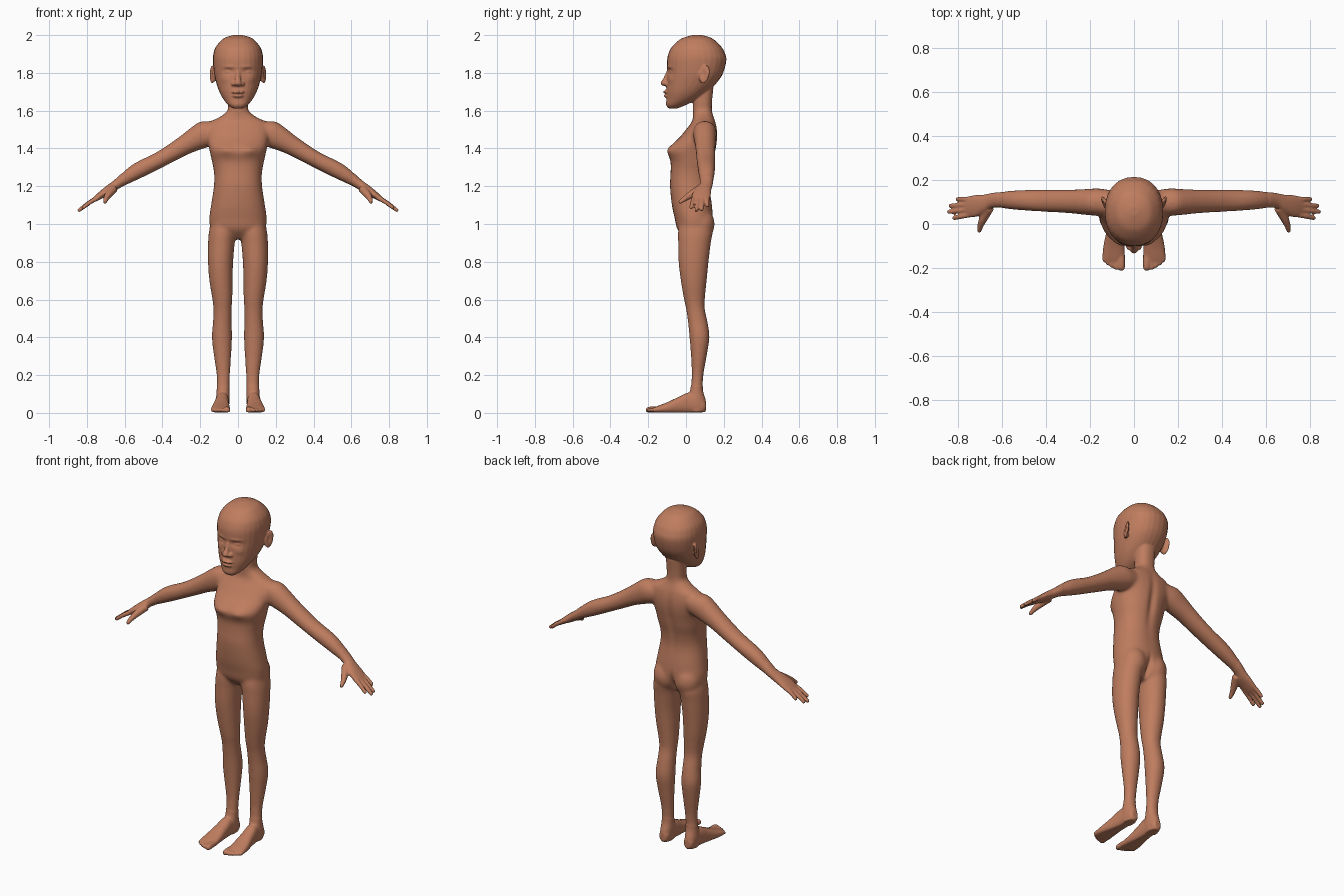
import bpy, bmesh, math
from mathutils import Vector, Matrix

skin = bpy.data.materials.new("warm_brown_skin")
skin.diffuse_color = (0.52, 0.205, 0.115, 1)
bm = bmesh.new()
X, Y, Z = Vector((1, 0, 0)), Vector((0, 1, 0)), Vector((0, 0, 1))


def spline(keys, steps=4):
    """Catmull-Rom interpolation of key tuples."""
    out, n = [], len(keys)
    for i in range(n - 1):
        p0, p1, p2, p3 = keys[max(i - 1, 0)], keys[i], keys[i + 1], keys[min(i + 2, n - 1)]
        for s in range(steps):
            t = s / steps
            out.append([0.5 * (2 * b + (c - a) * t + (2 * a - 5 * b + 4 * c - d) * t * t
                               + (3 * b - a - 3 * c + d) * t ** 3)
                        for a, b, c, d in zip(p0, p1, p2, p3)])
    return out + [list(keys[-1])]


def loft(keys, u, v, power=2.0, mirror=False, floor=-9.0, seg=28):
    """Closed tube through keys (x, y, z, radius along u, radius along v)."""
    for side in ((1, -1) if mirror else (1,)):
        rings = []
        for x, y, z, a, b in spline(keys):
            ring = []
            for k in range(seg):
                c, s = math.cos(2 * math.pi * k / seg), math.sin(2 * math.pi * k / seg)
                p = Vector((x, y, z)) + u * (max(a, .002) * math.copysign(abs(c) ** (2 / power), c)) \
                    + v * (max(b, .002) * math.copysign(abs(s) ** (2 / power), s))
                ring.append(bm.verts.new((p.x * side, p.y, max(p.z, floor))))
            rings.append(ring)
        for r, q in zip(rings, rings[1:]):
            for k in range(seg):
                bm.faces.new((r[k], r[(k + 1) % seg], q[(k + 1) % seg], q[k]))
        bm.faces.new(rings[0][::-1])
        bm.faces.new(rings[-1])


def stack(rows, power, mirror=False):
    """Upright loft from rows (x, z, half width, front y, back y)."""
    loft([(x, (f + b) / 2, z, w, (b - f) / 2) for x, z, w, f, b in rows], X, Y, power, mirror)


def digit(points, r0, r1, mirror=True):
    """Tapered finger or toe with a round tip."""
    pts = [Vector(p) for p in points]
    d = (pts[-1] - pts[0]).normalized()
    u = d.cross(Z).normalized()
    n = len(pts) - 1
    keys = [(*p, r0 + (r1 - r0) * i / n, r0 + (r1 - r0) * i / n) for i, p in enumerate(pts)]
    keys[-1] = (*(pts[-1] - d * r1 * .8), r1, r1)
    keys += [(*(pts[-1] - d * r1 * .2), r1 * .65, r1 * .65), (*pts[-1], r1 * .15, r1 * .15)]
    loft(keys, u, u.cross(d), 2, mirror, 0.003, 14)


def blob(c, r, rot=(0, 0, 0), mirror=False):
    """Ellipsoid."""
    for side in ((1, -1) if mirror else (1,)):
        m = Matrix.Diagonal((side, 1, 1, 1)) @ Matrix.Translation(c)
        for ang, ax in zip(rot, "XYZ"):
            m = m @ Matrix.Rotation(math.radians(ang), 4, ax)
        bmesh.ops.create_uvsphere(bm, u_segments=24, v_segments=16, radius=1,
                                  matrix=m @ Matrix.Diagonal((*r, 1)))


# Torso and neck
stack([(0, .92, .07, .00, .09), (0, .97, .14, -.045, .13), (0, 1.03, .152, -.06, .142),
       (0, 1.10, .143, -.075, .138), (0, 1.20, .128, -.085, .125), (0, 1.27, .127, -.082, .132),
       (0, 1.33, .138, -.082, .147), (0, 1.385, .15, -.098, .158), (0, 1.42, .158, -.075, .164),
       (0, 1.46, .165, -.033, .167), (0, 1.50, .168, .0, .165), (0, 1.54, .15, .03, .157),
       (0, 1.565, .10, .037, .148), (0, 1.60, .057, .037, .138), (0, 1.65, .053, .037, .138),
       (0, 1.72, .055, .04, .145)], 2.3)
blob((.07, .075, 1.0), (.075, .077, .09), mirror=True)  # buttocks

# Head
stack([(0, 1.612, .028, -.092, -.045), (0, 1.63, .052, -.105, .0), (0, 1.66, .077, -.104, .06),
       (0, 1.70, .099, -.105, .115), (0, 1.75, .116, -.102, .165), (0, 1.80, .127, -.100, .197),
       (0, 1.87, .133, -.100, .214), (0, 1.91, .128, -.090, .204), (0, 1.94, .116, -.073, .186),
       (0, 1.975, .086, -.035, .15), (0, 1.99, .06, -.003, .122), (0, 2.001, .02, .04, .08)], 2.2)
# Nose, lips and ears
loft([(0, -.096, 1.81, .010, .008), (0, -.106, 1.775, .013, .012), (0, -.116, 1.75, .018, .018),
      (0, -.115, 1.737, .018, .016), (0, -.108, 1.73, .01, .008)], X, Y)
blob((.022, -.104, 1.742), (.014, .014, .011), mirror=True)
blob((0, -.105, 1.699), (.034, .016, .009))
blob((0, -.103, 1.679), (.030, .016, .010))
blob((.136, .098, 1.792), (.010, .028, .050), (-14, 0, -22), mirror=True)
blob((.126, .085, 1.785), (.012, .018, .032), mirror=True)

# Arms and palms
down = Vector((.866, 0, -.5))
loft([(.10, .098, 1.495, .055, .055), (.16, .100, 1.482, .062, .071), (.21, .100, 1.458, .060, .066),
      (.275, .102, 1.422, .055, .054), (.35, .104, 1.377, .052, .047), (.425, .106, 1.335, .050, .043),
      (.50, .108, 1.298, .047, .044), (.56, .109, 1.265, .043, .040), (.64, .108, 1.212, .034, .026),
      (.68, .092, 1.183, .042, .025), (.72, .082, 1.157, .050, .020), (.755, .079, 1.133, .047, .014),
      (.775, .079, 1.120, .036, .008)], Y, Vector((.5, 0, .866)), 2.1, True)
# Fingers and thumb
for base, tip in (((.74, .044, 1.140), (.825, .026, 1.083)), ((.745, .067, 1.138), (.848, .054, 1.068)),
                  ((.745, .090, 1.138), (.842, .082, 1.072)), ((.74, .112, 1.142), (.810, .113, 1.093))):
    mid = [(a + b) / 2 + (.004 if i == 2 else 0) for i, (a, b) in enumerate(zip(base, tip))]
    digit([base, mid, tip], .013, .010)
digit([(.66, .075, 1.185), (.685, .025, 1.155), (.698, -.005, 1.135), (.707, -.038, 1.112)], .024, .010)

# Legs
stack([(x, z, w, f, b) for z, x, w, f, b in (
    (1.02, .08, .06, -.03, .11), (.96, .082, .072, -.043, .14), (.90, .088, .071, -.042, .132),
    (.80, .0925, .067, -.04, .12), (.70, .090, .062, -.028, .110), (.60, .083, .053, -.011, .10),
    (.55, .082, .049, 0, .10), (.48, .083, .050, .010, .115), (.40, .085, .054, .018, .125),
    (.30, .082, .046, .026, .110), (.20, .078, .036, .030, .093), (.12, .079, .034, .022, .090),
    (.06, .081, .036, .0, .106), (.005, .081, .030, .01, .102))], 2.05, True)
# Feet and toes
loft([(.081, .106, .035, .018, .022), (.081, .085, .04, .031, .04), (.083, .02, .052, .035, .056),
      (.087, -.04, .040, .040, .044), (.091, -.10, .026, .048, .030), (.093, -.15, .018, .050, .019),
      (.093, -.172, .015, .046, .013)], X, Z, 2.4, True, 0.003)
for x, y, r in ((.058, -.213, .017), (.081, -.209, .011), (.100, -.200, .0105),
                (.118, -.188, .010), (.134, -.174, .010)):
    digit([(x, -.135, .018), (x, (y - .135) / 2, .018), (x, y, .014)], r, r)

# Fuse all parts into one skin
mesh = bpy.data.meshes.new("body")
bmesh.ops.recalc_face_normals(bm, faces=bm.faces)
bm.to_mesh(mesh)
bm.free()
body = bpy.data.objects.new("body", mesh)
bpy.context.collection.objects.link(body)
bpy.context.view_layer.objects.active = body
body.select_set(True)
rm = body.modifiers.new("fuse", 'REMESH')
rm.mode, rm.voxel_size = 'VOXEL', 0.005
sm = body.modifiers.new("soften", 'SMOOTH')
sm.factor, sm.iterations = 0.5, 4
for name in ("fuse", "soften"):
    bpy.ops.object.modifier_apply(modifier=name)

# Blend limbs into the torso, leaving face, hands and feet crisp
bm = bmesh.new()
bm.from_mesh(body.data)
soft = [v for v in bm.verts if .14 < v.co.z < 1.60 and abs(v.co.x) < .62]
for _ in range(25):
    bmesh.ops.smooth_vert(bm, verts=soft, factor=.5, use_axis_x=True, use_axis_y=True, use_axis_z=True)

# Sculpted dents and bulges: centre, falloff radii, move
pushes = [((.052, -.10, 1.808), (.030, .04, .015), (0, .013, 0)),   # eye sockets
          ((.055, -.09, 1.806), (.017, .04, .007), (0, -.008, 0)),  # eyelids
          ((.050, -.10, 1.832), (.032, .04, .008), (0, -.004, 0)),  # brows
          ((.070, -.08, 1.765), (.025, .04, .018), (0, -.004, 0)),  # cheeks
          ((0, -.11, 1.689), (.030, .03, .003), (0, .006, 0)),      # mouth line
          ((.150, .092, 1.795), (.02, .012, .024), (-.008, 0, 0)),  # ear hollows
          ((0, .14, .96), (.014, .05, .06), (0, -.026, 0)),         # seat cleft
          ((0, .16, 1.36), (.022, .05, .14), (0, -.012, 0)),        # spine
          ((.065, -.09, 1.395), (.04, .04, .03), (0, -.010, 0))]    # chest
for c, r, move in pushes:
    for side in ((1, -1) if c[0] else (1,)):
        for v in bm.verts:
            d = ((v.co.x - c[0] * side) / r[0], (v.co.y - c[1]) / r[1], (v.co.z - c[2]) / r[2])
            q = d[0] ** 2 + d[1] ** 2 + d[2] ** 2
            if q < 9:
                v.co += Vector((move[0] * side, move[1], move[2])) * math.exp(-q)
bm.to_mesh(body.data)
bm.free()
body.data.materials.clear()
body.data.materials.append(skin)
bpy.ops.object.shade_smooth()
